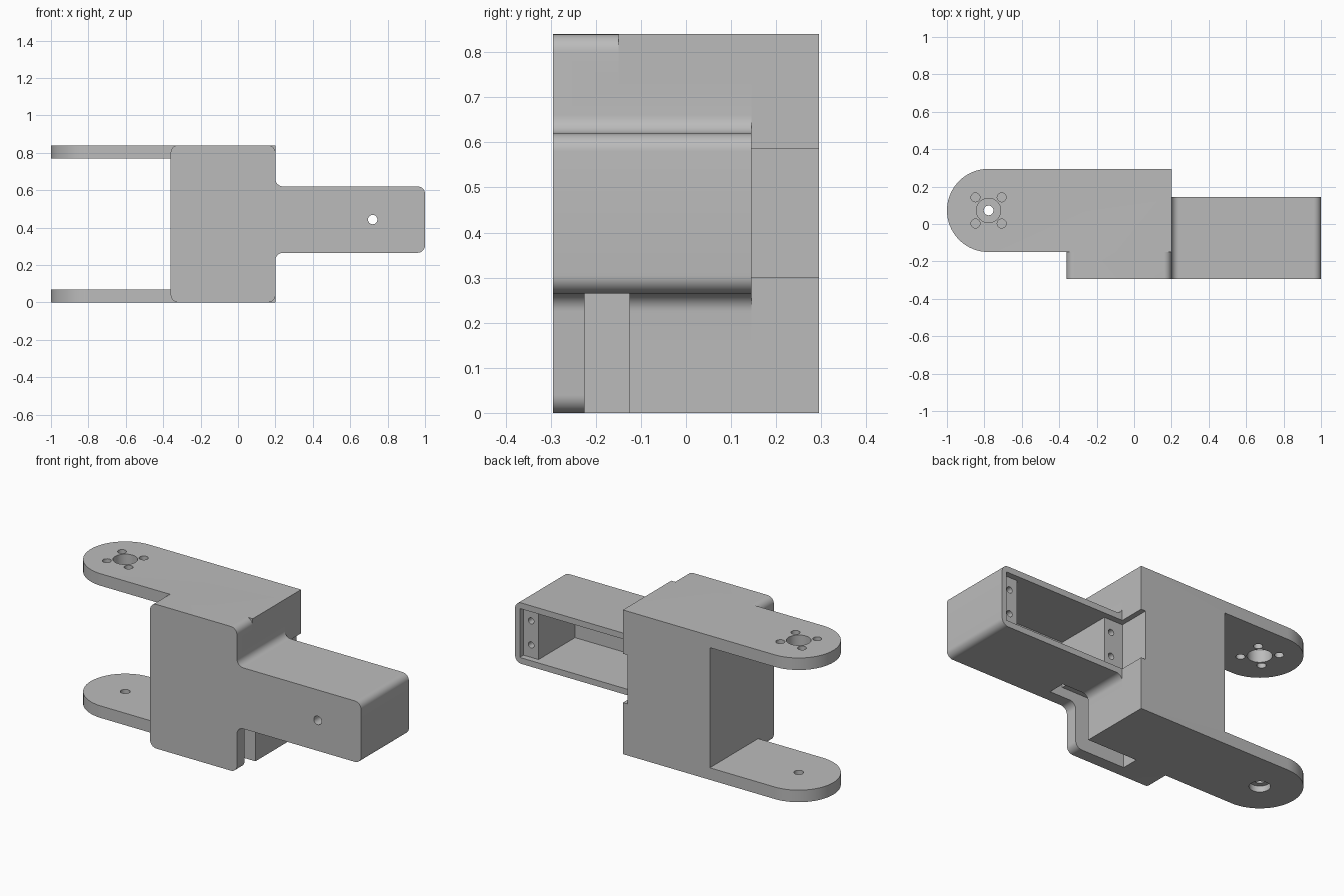
import bpy, bmesh, math
from mathutils import Vector

if "Cube" in bpy.data.objects:
    bpy.data.objects.remove(bpy.data.objects["Cube"])

HEIGHT = 0.84
FRONT, BACK = -0.295, 0.295
BODY_L, BODY_R = -0.36, 0.20
ARM_Y, ARM_R = 0.0725, 0.2225
AXLE_X = -1 + ARM_R

grey = bpy.data.materials.new("bracket grey")
grey.use_nodes = True
grey.diffuse_color = (0.5, 0.5, 0.5, 1)
grey.node_tree.nodes["Principled BSDF"].inputs["Base Color"].default_value = grey.diffuse_color


def rounded(corners, steps=8):
    """Round each right-angle corner (x, y, radius) of an outline."""
    result = []
    for i, (x, y, r) in enumerate(corners):
        p = Vector((x, y))
        if r == 0:
            result.append(p)
            continue
        u = (Vector(corners[i - 1][:2]) - p).normalized() * r
        v = (Vector(corners[(i + 1) % len(corners)][:2]) - p).normalized() * r
        for k in range(steps + 1):
            t = math.pi / 2 * k / steps
            result.append(p + u + v - v * math.cos(t) - u * math.sin(t))
    return result


def prism(name, outline, axis, low, high):
    """Extrude an outline along y or z."""
    place = (lambda p, d: (p[0], d, p[1])) if axis == "y" else (lambda p, d: (p[0], p[1], d))
    bm = bmesh.new()
    face = bm.faces.new([bm.verts.new(place(p, low)) for p in outline])
    top = bmesh.ops.extrude_face_region(bm, geom=[face])["geom"]
    shift = Vector(place((0, 0), high - low))
    bmesh.ops.translate(bm, vec=shift, verts=[g for g in top if isinstance(g, bmesh.types.BMVert)])
    bmesh.ops.recalc_face_normals(bm, faces=bm.faces)
    mesh = bpy.data.meshes.new(name)
    bm.to_mesh(mesh)
    bm.free()
    mesh.materials.append(grey)
    obj = bpy.data.objects.new(name, mesh)
    bpy.context.collection.objects.link(obj)
    return obj


def box(name, x0, x1, y0, y1, z0, z1):
    return prism(name, [(x0, y0), (x1, y0), (x1, y1), (x0, y1)], "z", z0, z1)


def drill(name, a, b, radius, axis, low, high, sides=32):
    ring = [(a + radius * math.cos(math.tau * i / sides),
             b + radius * math.sin(math.tau * i / sides)) for i in range(sides)]
    return prism(name, ring, axis, low, high)


def combine(target, other, operation):
    mod = target.modifiers.new(operation.lower(), "BOOLEAN")
    mod.operation, mod.solver, mod.object = operation, "EXACT", other
    bpy.context.view_layer.objects.active = target
    bpy.ops.object.modifier_apply(modifier=mod.name)
    bpy.data.objects.remove(other)


# Rear block with the two fork arms
bracket = prism("motor_bracket", rounded([
    (-1, ARM_Y - ARM_R, ARM_R), (BODY_R, ARM_Y - ARM_R, 0),
    (BODY_R, BACK, 0), (-1, BACK, ARM_R)], 20), "z", 0, HEIGHT)
combine(bracket, box("fork_gap", -1.1, BODY_L, -0.5, 0.5, 0.07, 0.77), "DIFFERENCE")

# Front plate and motor housing as one rounded T shape
R, LOW, TOP = 0.04, 0.265, 0.62
housing = prism("front_housing", rounded([
    (BODY_L, 0, R), (BODY_R, 0, R), (BODY_R, LOW, R), (1, LOW, R),
    (1, TOP, R), (BODY_R, TOP, R), (BODY_R, HEIGHT, R), (BODY_L, HEIGHT, R)]),
    "y", FRONT, 0.145)
combine(bracket, housing, "UNION")

# Motor pocket: wide shallow rim, then a deep well between two mounting tabs
cutters = [
    box("pocket_rim", 0.17, 0.97, 0.11, 0.4, 0.30, 0.585),
    box("pocket_well", 0.29, 0.873, -0.225, 0.2, 0.30, 0.585),
    box("cable_slot", -0.12, 0.37, -0.225, -0.125, -0.1, 0.32),
    drill("front_hole", 0.72, 0.4425, 0.025, "y", -0.4, -0.1),
    drill("horn_hole", AXLE_X, ARM_Y, 0.065, "z", 0.7, 0.9),
    drill("pivot_hole", AXLE_X, ARM_Y, 0.026, "z", -0.1, 0.2),
    drill("pivot_recess", AXLE_X, ARM_Y, 0.055, "z", -0.1, 0.035),
]
# Screw holes in the upper arm and in the tabs
for sx in (-1, 1):
    for s in (-1, 1):
        cutters.append(drill("horn_screw", AXLE_X + 0.07 * sx, ARM_Y + 0.07 * s,
                             0.024, "z", 0.7, 0.9, 24))
        cutters.append(drill("tab_screw", 0.583 + 0.338 * sx, 0.4425 + 0.07 * s,
                             0.018, "y", -0.1, 0.2, 24))
for cutter in cutters:
    combine(bracket, cutter, "DIFFERENCE")

bpy.ops.object.select_all(action="DESELECT")
bracket.select_set(True)
bpy.context.view_layer.objects.active = bracket
bpy.ops.object.shade_smooth_by_angle(angle=math.radians(30))
